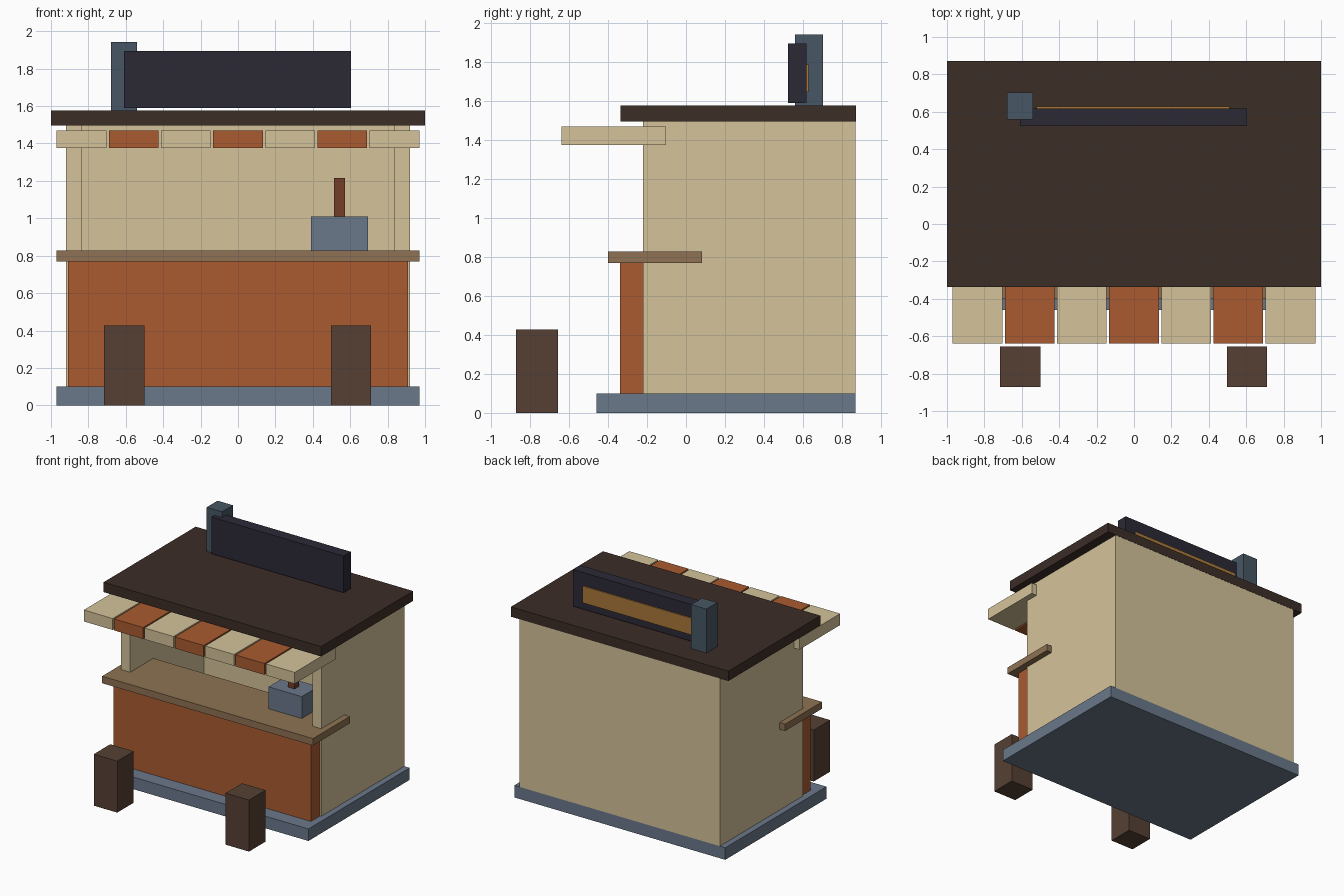
import bpy

if "Cube" in bpy.data.objects:
    bpy.data.objects.remove(bpy.data.objects["Cube"])


def material(name, hex_code):
    rgb = [int(hex_code[i:i + 2], 16) / 255 for i in (0, 2, 4)]
    lin = [c / 12.92 if c <= 0.04045 else ((c + 0.055) / 1.055) ** 2.4 for c in rgb]
    m = bpy.data.materials.new(name)
    m.diffuse_color = (*lin, 1)
    m.use_nodes = True
    m.node_tree.nodes["Principled BSDF"].inputs["Base Color"].default_value = m.diffuse_color
    return m


CREAM = material("cream", "D5C49B")
ORANGE = material("orange", "AA5B30")
SLATE = material("slate", "6A788A")
STEEL = material("dark_steel", "475663")
ROOF = material("roof_brown", "3C2D27")
WOOD = material("counter_wood", "8E7253")
STOOL = material("stool_brown", "564033")
NAVY = material("sign_navy", "2B2935")
GOLD = material("sign_gold", "A87838")
RUST = material("rust", "733D28")


def box(name, x, y, z, mat):
    """Box from (min, max) ranges on each axis."""
    bpy.ops.mesh.primitive_cube_add(size=1, location=[sum(r) / 2 for r in (x, y, z)])
    ob = bpy.context.object
    ob.name = name
    ob.scale = [r[1] - r[0] for r in (x, y, z)]
    bpy.ops.object.transform_apply(location=False, rotation=False, scale=True)
    ob.data.materials.append(mat)
    return ob


# Stall body
box("base_slab", (-0.97, 0.97), (-0.46, 0.87), (0, 0.10), SLATE)
box("back_wall", (-0.92, 0.92), (0.75, 0.87), (0.10, 1.495), CREAM)
box("left_wall", (-0.92, -0.837), (-0.22, 0.75), (0.10, 1.495), CREAM)
box("right_wall", (0.837, 0.92), (-0.22, 0.75), (0.10, 1.495), CREAM)
box("front_panel", (-0.908, 0.908), (-0.34, -0.22), (0.10, 0.77), ORANGE)
box("counter", (-0.97, 0.97), (-0.40, 0.083), (0.77, 0.828), WOOD)
box("roof", (-1, 1), (-0.337, 0.872), (1.495, 1.577), ROOF)

# Striped awning
for i in range(7):
    cx = (i - 3) * 0.279
    box(f"awning_slat_{i + 1}", (cx - 0.133, cx + 0.133), (-0.64, -0.103),
        (1.375, 1.47), ORANGE if i % 2 else CREAM)

# Cooker on the counter with its pipe
box("cooker", (0.39, 0.695), (-0.155, 0.065), (0.828, 1.01), SLATE)
box("cooker_pipe", (0.513, 0.573), (-0.075, -0.015), (1.01, 1.215), RUST)

# Roof sign and vent post
box("sign_board", (-0.61, 0.605), (0.523, 0.618), (1.59, 1.895), NAVY)
box("sign_panel", (-0.52, 0.51), (0.616, 0.628), (1.648, 1.787), GOLD)
box("vent_post", (-0.68, -0.54), (0.56, 0.703), (1.577, 1.943), STEEL)

# Stools
for side, cx in (("left", -0.608), ("right", 0.604)):
    box(f"{side}_stool", (cx - 0.108, cx + 0.108), (-0.872, -0.656), (0, 0.428), STOOL)
